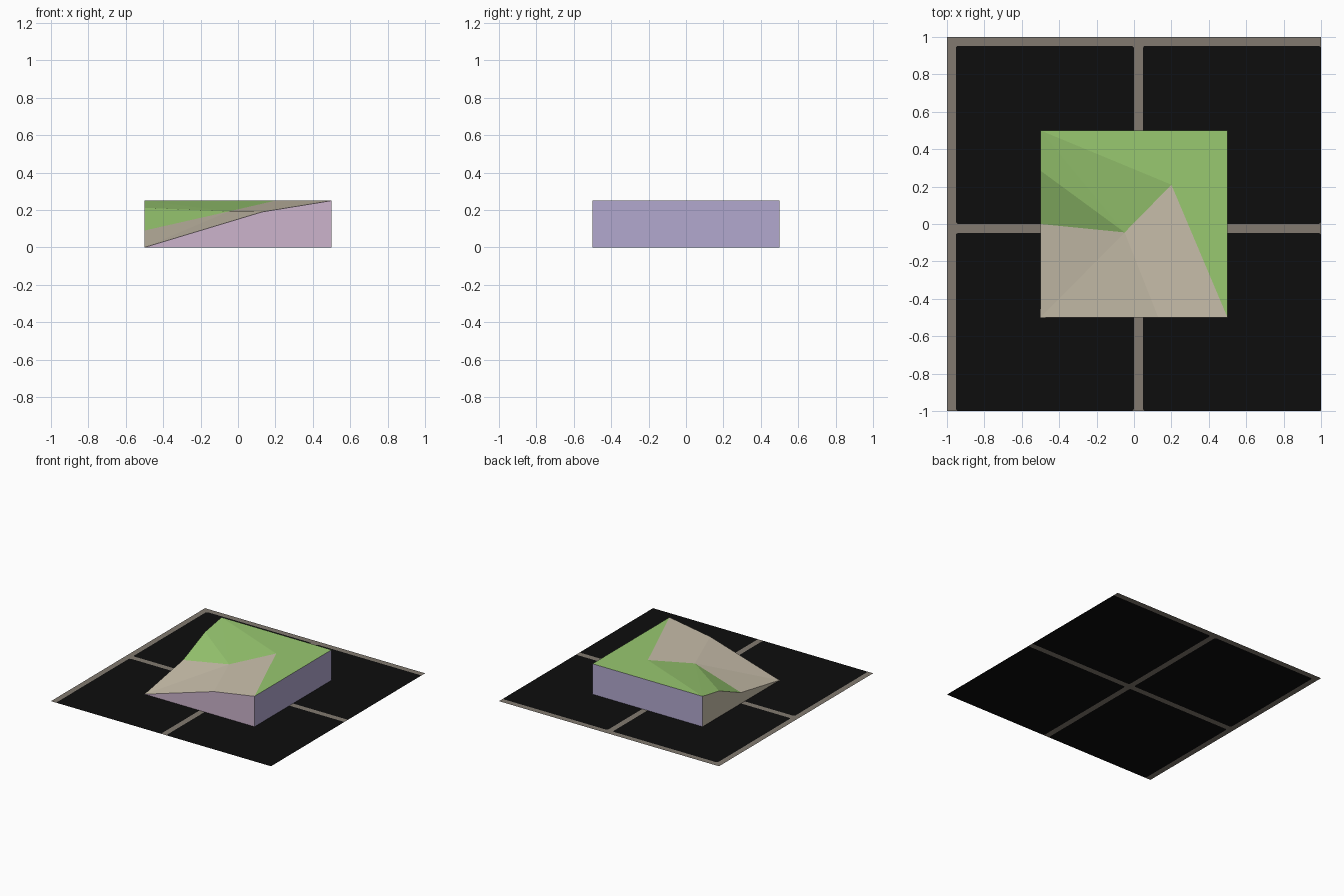
import bpy, bmesh, math

if "Cube" in bpy.data.objects:
    bpy.data.objects.remove(bpy.data.objects["Cube"])


def material(name, rgb):
    # sRGB 0-255 to linear
    lin = [((c / 255 + 0.055) / 1.055) ** 2.4 if c > 10 else c / 255 / 12.92 for c in rgb]
    m = bpy.data.materials.new(name)
    m.diffuse_color = (*lin, 1)
    m.use_nodes = True
    m.node_tree.nodes["Principled BSDF"].inputs["Base Color"].default_value = m.diffuse_color
    return m


GREEN = material("grass_green", (152, 200, 112))
TAN = material("sand_tan", (202, 192, 172))
PINK = material("mauve_pink", (204, 180, 204))
LAVENDER = material("lavender", (178, 168, 207))
BLACK = material("tile_black", (13, 13, 13))
GROUT = material("grout_grey", (130, 122, 112))


def build(name, faces):
    """faces: list of (material, points)"""
    bm = bmesh.new()
    mats = []
    for mat, pts in faces:
        if mat not in mats:
            mats.append(mat)
        f = bm.faces.new([bm.verts.new(p) for p in pts])
        f.material_index = mats.index(mat)
    bmesh.ops.remove_doubles(bm, verts=bm.verts, dist=1e-5)
    me = bpy.data.meshes.new(name)
    bm.to_mesh(me)
    bm.free()
    for m in mats:
        me.materials.append(m)
    ob = bpy.data.objects.new(name, me)
    bpy.context.collection.objects.link(ob)
    return ob


# Terrain block: four corners, two ridge points and three rim points
H, S = 0.25, 0.5
A, B, C, D = (-S, -S, 0), (S, -S, H), (S, S, H), (-S, S, H)
peak, saddle = (0.2, 0.21, H), (-0.05, -0.045, 0.192)
front_rim = (0.13, -S, 0.19)
left_low, left_high = (-S, 0, 0.09), (-S, 0.285, 0.212)

build("terrain_top", [
    (GREEN, [D, peak, C]),
    (GREEN, [C, peak, B]),
    (GREEN, [D, left_high, saddle]),
    (GREEN, [D, saddle, peak]),
    (GREEN, [left_high, left_low, saddle]),
    (TAN, [left_low, A, saddle]),
    (TAN, [A, front_rim, saddle]),
    (TAN, [saddle, front_rim, peak]),
    (TAN, [front_rim, B, peak]),
])

# Side walls down to the floor
b0, c0, d0 = (S, -S, 0), (S, S, 0), (-S, S, 0)
build("terrain_walls", [
    (PINK, [A, b0, B, front_rim]),
    (LAVENDER, [b0, c0, C, B]),
    (LAVENDER, [c0, d0, D, C]),
    (TAN, [d0, A, left_low, left_high, D]),
])

# Tiled floor: each square cell has grout on its left and back edges
W, R, N = 0.047, 0.016, 4
floor = []
for x0 in (-1, 0):
    for y0 in (-1, 0):
        xa, xb, ya, yb = x0 + W, x0 + 1, y0, y0 + 1 - W
        tile = []
        for i, (cx, cy) in enumerate([(xb, yb), (xa, yb), (xa, ya), (xb, ya)]):
            ox = cx - math.copysign(R, cx - (xa + xb) / 2)
            oy = cy - math.copysign(R, cy - (ya + yb) / 2)
            arc = [(ox + R * math.cos(t), oy + R * math.sin(t), 0)
                   for t in [math.pi / 2 * (i + k / N) for k in range(N + 1)]]
            tile += arc
            # grout fill outside the rounded corner
            for p, q in zip(arc, arc[1:]):
                floor.append((GROUT, [(cx, cy, 0), q, p]))
        floor.append((BLACK, tile))
        floor.append((GROUT, [(x0, ya, 0), (xa, ya, 0), (xa, yb, 0), (x0, yb, 0)]))
        floor.append((GROUT, [(x0, yb, 0), (xb, yb, 0), (xb, y0 + 1, 0), (x0, y0 + 1, 0)]))
ob = build("tiled_floor", floor)
bm = bmesh.new()
bm.from_mesh(ob.data)
for f in bm.faces:
    f.normal_update()
    if f.normal.z < 0:
        f.normal_flip()
bm.to_mesh(ob.data)
bm.free()
